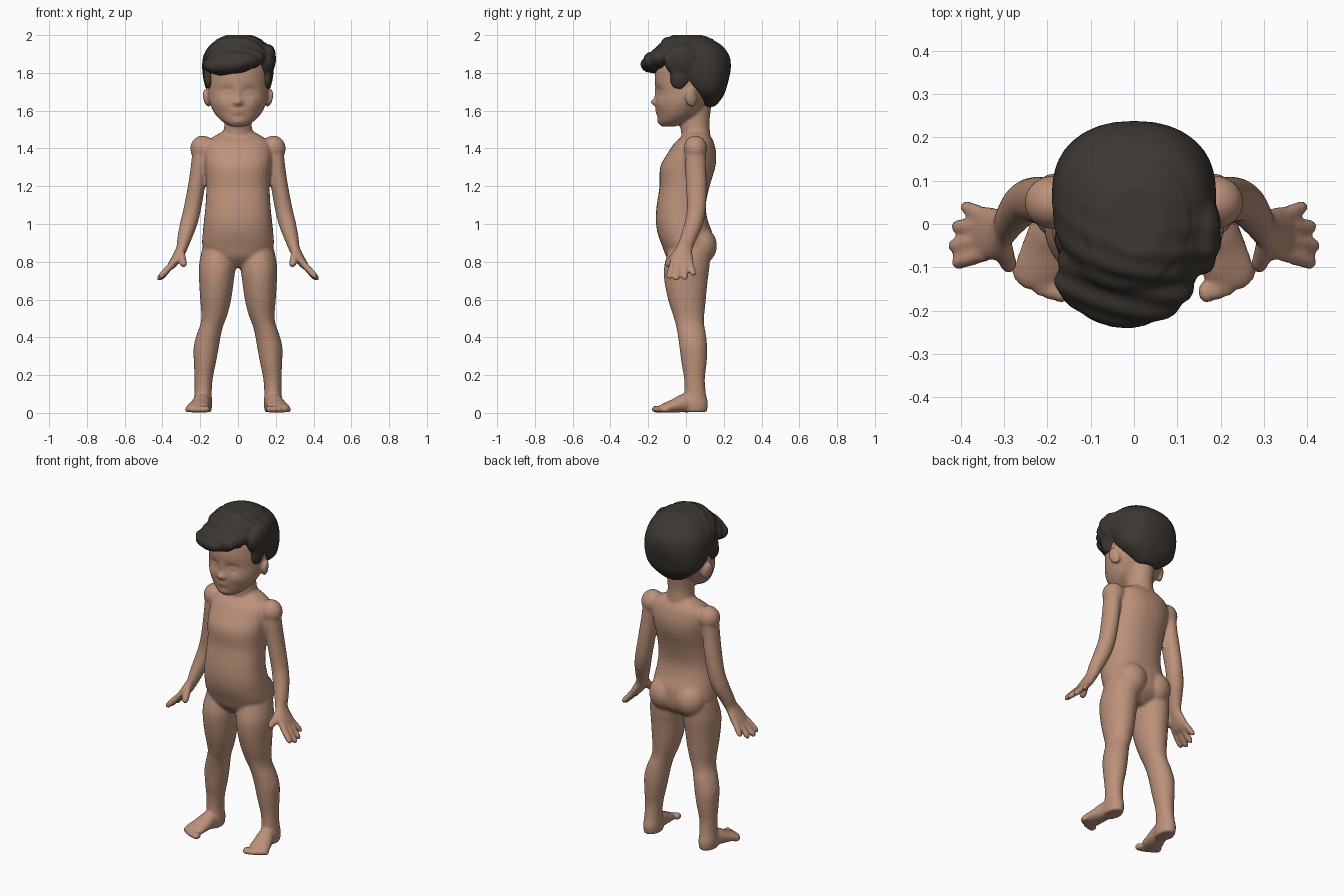
import bpy, bmesh, math
from mathutils import Vector, Matrix, Euler


def material(name, rgb):
    m = bpy.data.materials.new(name)
    m.diffuse_color = (*rgb, 1)
    return m


skin_mat = material("warm skin", (0.50, 0.285, 0.195))
hair_mat = material("dark hair", (0.045, 0.038, 0.031))


def resample(secs, steps=4):
    """Catmull-Rom through section tuples"""
    out = []
    for i in range(len(secs) - 1):
        p = [secs[max(0, min(len(secs) - 1, i + k))] for k in (-1, 0, 1, 2)]
        for s in range(steps):
            t = s / steps
            out.append([0.5 * (2 * b + (c - a) * t + (2 * a - 5 * b + 4 * c - d) * t * t
                               + (3 * b - a - 3 * c + d) * t ** 3) for a, b, c, d in zip(*p)])
    return out + [list(secs[-1])]


def tube(bm, secs, ref=None, power=2.0, n=32):
    """Loft of (x, y, z, a, b) sections; horizontal slices when ref is None"""
    secs = resample(secs)
    rings = []
    for i, (x, y, z, a, b) in enumerate(secs):
        u, v = Vector((1, 0, 0)), Vector((0, 1, 0))
        if ref:
            t = Vector(secs[min(i + 1, len(secs) - 1)][:3]) - Vector(secs[max(i - 1, 0)][:3])
            u = Vector(ref).cross(t).normalized()
            v = t.cross(u).normalized()
        ring = []
        for k in range(n):
            c, s = math.cos(2 * math.pi * k / n), math.sin(2 * math.pi * k / n)
            c = math.copysign(abs(c) ** (2 / power), c)
            s = math.copysign(abs(s) ** (2 / power), s)
            ring.append(bm.verts.new(Vector((x, y, z)) + u * c * a + v * s * b))
        rings.append(ring)
    for r, q in zip(rings, rings[1:]):
        for k in range(n):
            bm.faces.new((r[k], r[(k + 1) % n], q[(k + 1) % n], q[k]))
    bm.faces.new(rings[0][::-1])
    bm.faces.new(rings[-1])


def slices(bm, rows, power=2.0):
    """Rows of (z, x centre, half width, y front, y back)"""
    tube(bm, [(x, (f + b) / 2, z, w, (b - f) / 2) for z, x, w, f, b in rows], power=power)


def blob(bm, centre, radii, rot=(0, 0, 0)):
    m = (Matrix.Translation(centre) @ Euler([math.radians(r) for r in rot]).to_matrix().to_4x4()
         @ Matrix.Diagonal((*radii, 1)))
    bmesh.ops.create_uvsphere(bm, u_segments=24, v_segments=16, radius=1, matrix=m)


def fuse(name, bm, mat, voxel, smooth, adjust):
    """Fuse overlapping parts into one smooth skin, then adjust its points"""
    bmesh.ops.recalc_face_normals(bm, faces=bm.faces)
    me = bpy.data.meshes.new(name + "_parts")
    bm.to_mesh(me)
    bm.free()
    ob = bpy.data.objects.new(name, me)
    bpy.context.collection.objects.link(ob)
    r = ob.modifiers.new("fuse", 'REMESH')
    r.mode, r.voxel_size = 'VOXEL', voxel
    s = ob.modifiers.new("soften", 'SMOOTH')
    s.factor, s.iterations = 0.5, smooth
    dg = bpy.context.evaluated_depsgraph_get()
    ob.data = bpy.data.meshes.new_from_object(ob.evaluated_get(dg))
    ob.modifiers.clear()
    normals = [v.normal.copy() for v in ob.data.vertices]
    for v, nrm in zip(ob.data.vertices, normals):
        adjust(v.co, nrm)
    ob.data.materials.clear()
    ob.data.materials.append(mat)
    for p in ob.data.polygons:
        p.use_smooth = True
        p.material_index = 0
    return ob


body = bmesh.new()
# torso
slices(body, [(.77, 0, .06, -.05, .07), (.82, 0, .15, -.10, .13), (.88, 0, .188, -.125, .145),
              (.95, 0, .187, -.15, .14), (1.02, 0, .18, -.16, .115), (1.10, 0, .172, -.155, .105),
              (1.20, 0, .168, -.14, .125), (1.30, 0, .175, -.137, .155), (1.37, 0, .18, -.10, .16),
              (1.43, 0, .17, -.06, .148), (1.465, 0, .125, -.02, .13), (1.495, 0, .07, 0, .11)], 2.3)
# neck
slices(body, [(1.40, 0, .085, -.02, .13), (1.48, 0, .077, -.025, .128),
              (1.55, 0, .071, -.03, .125), (1.66, 0, .075, 0, .14)])
# head
slices(body, [(1.515, 0, .035, -.13, -.06), (1.54, 0, .08, -.145, 0), (1.58, 0, .12, -.153, .07),
              (1.64, 0, .15, -.16, .12), (1.70, 0, .16, -.16, .16), (1.78, 0, .165, -.165, .19),
              (1.86, 0, .16, -.15, .19), (1.93, 0, .12, -.10, .15), (1.97, 0, .05, -.04, .08)])

for s in (-1, 1):
    # ear
    blob(body, (s * .165, .028, 1.668), (.016, .034, .05), (12, s * 8, s * 25))
    # shoulder and seat
    blob(body, (s * .187, .05, 1.40), (.066, .062, .068))
    blob(body, (s * .085, .072, .885), (.092, .092, .10))
    # leg
    slices(body, [(z, s * x, w, f, b) for z, x, w, f, b in (
        (.87, .105, .085, -.09, .13), (.78, .110, .097, -.115, .125), (.70, .114, .092, -.115, .115),
        (.60, .118, .082, -.095, .105), (.52, .125, .069, -.07, .097), (.47, .137, .062, -.055, .096),
        (.42, .153, .064, -.045, .105), (.35, .168, .067, -.035, .112), (.27, .175, .059, -.025, .11),
        (.18, .182, .048, -.01, .10), (.10, .185, .046, -.01, .106), (.05, .186, .05, -.03, .117),
        (.005, .186, .045, -.02, .11))])
    # foot and toes
    tube(body, [(s * x, y, z, a, b) for x, y, z, a, b in (
        (.186, .07, .04, .044, .038), (.192, .0, .052, .047, .05), (.205, -.06, .038, .055, .037),
        (.216, -.11, .027, .06, .026), (.216, -.14, .02, .048, .018))], (0, 0, 1))
    for k in range(5):
        blob(body, (s * (.167 + .025 * k), -.157 + .002 * k + .0025 * k * k, .02 - .001 * k),
             (.020 if k == 0 else .0135, .026, .02 - .001 * k), (0, 0, s * 8))
    # arm and palm
    tube(body, [(s * x, y, z, a, b) for x, y, z, a, b in (
        (.19, .05, 1.42, .05, .055), (.203, .05, 1.32, .045, .056), (.22, .055, 1.20, .045, .055),
        (.242, .055, 1.08, .046, .050), (.262, .04, 1.0, .045, .048), (.285, .01, .92, .037, .042),
        (.298, -.008, .87, .029, .043), (.325, -.02, .82, .026, .060), (.348, -.022, .785, .022, .064),
        (.362, -.022, .768, .014, .05))], (0, 1, 0))
    # fingers and thumb
    for base, tip, r in (((.346, -.070, .79), (.418, -.092, .712), .018),
                         ((.350, -.038, .785), (.426, -.052, .702), .018),
                         ((.350, -.006, .785), (.418, -.006, .706), .018),
                         ((.346, .022, .79), (.396, .042, .728), .017),
                         ((.303, -.045, .85), (.286, -.105, .775), .021)):
        a, b = Vector(base), Vector(tip)
        tube(body, [(s * p.x, p.y, p.z, w, w) for p, w in (
            (a, r), (a.lerp(b, .5), r), (a.lerp(b, .85), r * .9), (b, r * .45))],
            (0, 1, 0), n=16)

# face relief: x, z, spread x, spread z, push along y
RELIEF = ((.060, 1.700, .036, .024, .013), (.060, 1.697, .022, .011, -.008),
          (0, 1.645, .018, .018, -.027), (.018, 1.637, .010, .010, -.006), (0, 1.69, .013, .03, -.007),
          (0, 1.597, .032, .014, -.009), (0, 1.597, .030, .005, .005),
          (0, 1.542, .030, .016, -.006), (.08, 1.63, .03, .03, -.006))


def shape_body(co, nrm):
    if co.z > 1.5 and co.y < -.07:
        co.y += sum(d * math.exp(-((abs(co.x) - x) / sx) ** 2 - ((co.z - z) / sz) ** 2)
                    for x, z, sx, sz, d in RELIEF)
    co.z = max(co.z, 0.0)


fuse("body", body, skin_mat, .0085, 5, shape_body)

hair = bmesh.new()
# hair cap
slices(hair, [(1.62, 0, .055, .09, .15), (1.66, 0, .115, .04, .187), (1.70, 0, .16, .01, .208),
              (1.74, 0, .178, -.03, .22), (1.78, 0, .186, -.06, .23), (1.83, 0, .19, -.11, .238),
              (1.89, 0, .183, -.155, .23), (1.945, .005, .155, -.15, .19), (1.98, .005, .105, -.11, .13),
              (2.0, .005, .05, -.06, .07)], 2.3)
# side locks
for s in (-1, 1):
    blob(hair, (s * .155, -.03, 1.785), (.027, .055, .075), (-20, 0, 0))
blob(hair, (.155, -.02, 1.865), (.045, .10, .085), (10, 8, 0))
# swept fringe
blob(hair, (-.015, -.105, 1.872), (.165, .138, .068), (14, -9, 0))
blob(hair, (-.07, -.12, 1.845), (.115, .085, .055), (10, -4, 15))


def comb(co, nrm):
    # shallow combed waves following the sweep of the fringe
    w = max(0, min(1, (.08 - co.y) / .2))
    co += nrm * (.003 * w * math.sin(95 * (co.y + .25 * co.x + .5 * co.z)))
    co.z = min(co.z + (.004 if co.z > 1.97 else 0), 2.0)


fuse("hair", hair, hair_mat, .009, 5, comb)
